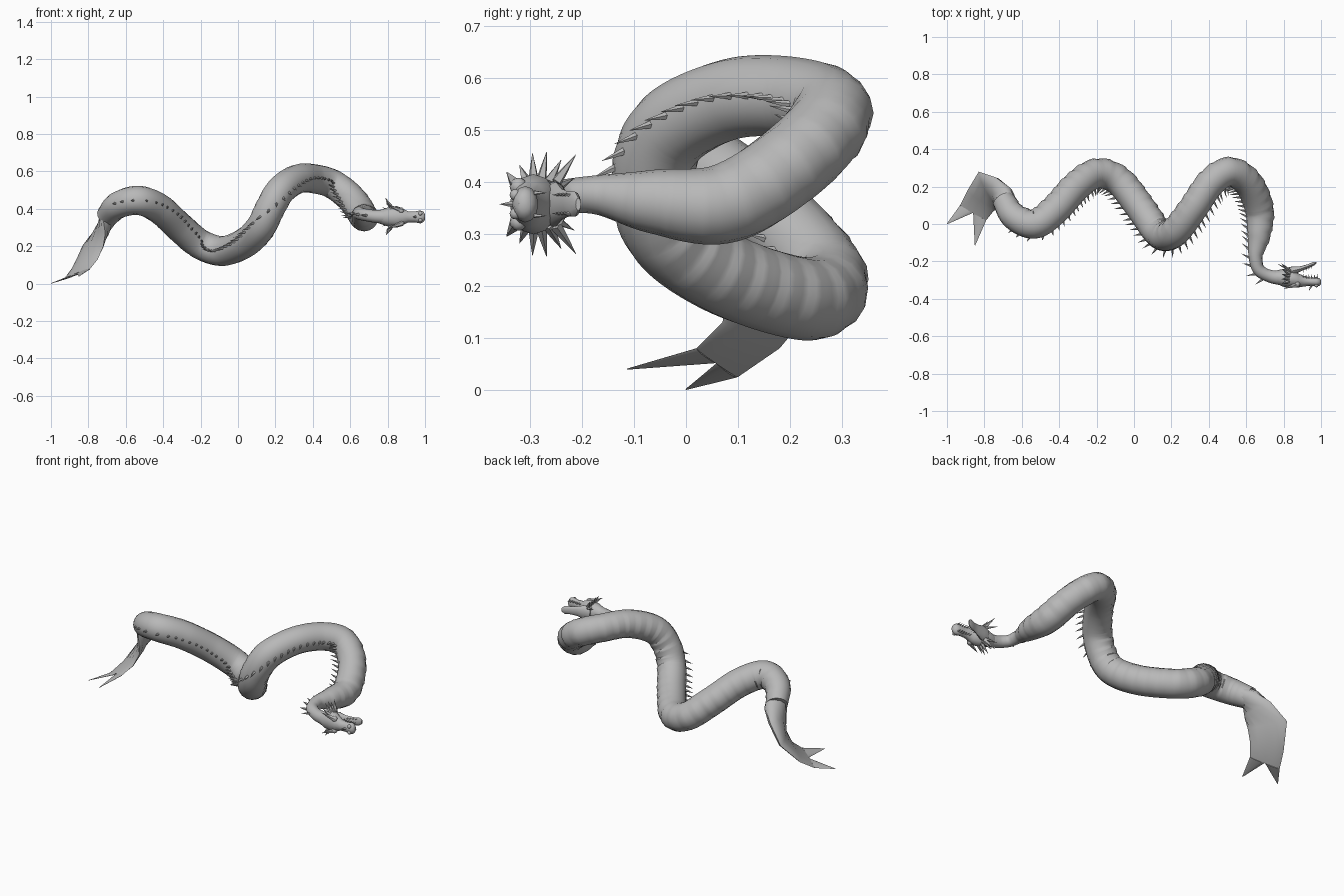
import bpy, bmesh
from math import cos, sin, pi
from mathutils import Vector as V

if "Cube" in bpy.data.objects:
    bpy.data.objects.remove(bpy.data.objects["Cube"])

GREY = (0.48, 0.48, 0.48, 1)
skin = bpy.data.materials.new("grey_skin")
skin.use_nodes = True
skin.diffuse_color = GREY
skin.node_tree.nodes["Principled BSDF"].inputs["Base Color"].default_value = GREY
UP = V((0, 0, 1))


def finish(name, bm, angle=0.7):
    bmesh.ops.recalc_face_normals(bm, faces=bm.faces)
    mesh = bpy.data.meshes.new(name)
    bm.to_mesh(mesh)
    bm.free()
    ob = bpy.data.objects.new(name, mesh)
    bpy.context.collection.objects.link(ob)
    mesh.materials.append(skin)
    bpy.ops.object.select_all(action="DESELECT")
    bpy.context.view_layer.objects.active = ob
    ob.select_set(True)
    bpy.ops.object.shade_smooth_by_angle(angle=angle)
    return ob


def ring(c, u, v, n=12):
    return [c + u * cos(2 * pi * k / n) + v * sin(2 * pi * k / n) for k in range(n)]


def loft(bm, rings):
    rows = [[bm.verts.new(p) for p in r] for r in rings]
    n = len(rows[0])
    for a, b in zip(rows, rows[1:]):
        for k in range(n):
            bm.faces.new((a[k], a[(k + 1) % n], b[(k + 1) % n], b[k]))
    bm.faces.new(rows[0])
    bm.faces.new(rows[-1])


def spike(bm, base, tip, r, sides=5):
    d = (tip - base).normalized()
    u = d.orthogonal().normalized()
    v = d.cross(u)
    loft(bm, [ring(base, u * r, v * r, sides), ring(base.lerp(tip, 0.5), u * r * 0.55, v * r * 0.55, sides),
              ring(tip, u * r * 0.04, v * r * 0.04, sides)])


def spline(points, n=30):
    pts = [V(p) for p in points]
    pts = [2 * pts[0] - pts[1]] + pts + [2 * pts[-1] - pts[-2]]
    out = []
    for a, b, c, d in zip(pts, pts[1:], pts[2:], pts[3:]):
        for i in range(n):
            t = i / n
            out.append(0.5 * (2 * b + (c - a) * t + (2 * a - 5 * b + 4 * c - d) * t * t
                              + (3 * b - a - 3 * c + d) * t ** 3))
    return out + [pts[-2]]


# Centre line from tail to head: x, y, z, radius
path = spline([
    (-.70, .13, .36, .06), (-.64, .04, .42, .072), (-.53, 0, .445, .078),
    (-.42, .08, .40, .08), (-.31, .20, .30, .08), (-.20, .27, .21, .08),
    (-.08, .23, .175, .08), (.04, .08, .22, .08), (.12, -.035, .30, .08),
    (.17, -.065, .40, .08), (.23, -.03, .50, .08), (.32, .09, .56, .078),
    (.41, .22, .56, .078), (.51, .28, .53, .078), (.61, .22, .45, .078),
    (.67, .08, .36, .077), (.668, -.06, .362, .062), (.65, -.17, .375, .038),
    (.668, -.245, .37, .033), (.73, -.28, .36, .034), (.80, -.29, .357, .04)])

# Even steps along the centre line
STEP = 0.0125
samples, left = [path[0]], STEP
for a, b in zip(path, path[1:]):
    left -= (b.xyz - a.xyz).length
    if left <= 0:
        samples.append(b)
        left += STEP
frames = []
for i, p in enumerate(samples):
    t = (samples[min(i + 1, len(samples) - 1)].xyz - samples[max(i - 1, 0)].xyz).normalized()
    back = t.cross(UP).normalized()
    frames.append((p.xyz, t, back, t.cross(back), p.w))

# Body with overlapping belly plates
SIDES = 16
rings = []
for i, (p, t, back, side, r) in enumerate(frames):
    plate = (i % 5) / 4 - 0.5
    row = []
    for k in range(SIDES):
        a = 2 * pi * k / SIDES
        belly = max(0, -cos(a) - 0.3) / 0.7
        row.append(p + (back * cos(a) + side * sin(a)) * r * (1 + 0.07 * plate * belly))
    rings.append(row)
bm = bmesh.new()
loft(bm, rings)
finish("body", bm)

# Row of swept spines along the back
bm = bmesh.new()
last = len(frames)
for i in range(12, last - 6, 3):
    p, t, back, side, r = frames[i]
    size = 0.012 + 0.026 * min(1, i / (last * 0.35))
    spike(bm, p + back * r * 0.93, p + back * (r + size) - t * size * 0.6, 0.008)
finish("back_spines", bm)

# Flattened tail, listed as two edges and a half thickness
edges = [((-.62, .11, .41), (-.70, .03, .39), .05), ((-.67, .20, .36), (-.72, .07, .34), .05),
         ((-.74, .25, .30), (-.71, .07, .27), .036), ((-.83, .28, .20), (-.72, .085, .20), .02),
         ((-.89, .18, .08), (-.75, .07, .13), .011), ((-.93, .10, .025), (-.79, .02, .08), .006)]
edges = [(V(a), V(b), h) for a, b, h in edges]


def blade(bm, sections):
    mids = [(a + b) / 2 for a, b, h in sections]
    rows = []
    for i, (a, b, h) in enumerate(sections):
        t = mids[min(i + 1, len(mids) - 1)] - mids[max(i - 1, 0)]
        rows.append(ring(mids[i], (a - b) / 2, (a - b).cross(t).normalized() * h))
    loft(bm, rows)


bm = bmesh.new()
blade(bm, edges)
end_a, end_b, h = edges[-1]
notch = (end_a + end_b) / 2
for a, b, tip in ((end_a, notch, V((-1, 0, 0.001))), (notch, end_b, V((-.85, -.113, .04)))):
    blade(bm, [(a, b, h), (tip + (a - b) * 0.02, tip - (a - b) * 0.02, 0.001)])
finish("tail_fin", bm)

# Head and open jaw: x, y, half depth in y, half width in z
HEAD_Z = 0.357


def skull(name, sections):
    bm = bmesh.new()
    loft(bm, [ring(V((x, y, HEAD_Z)), V((0, d, 0)), V((0, 0, w))) for x, y, d, w in sections])
    finish(name, bm)


skull("head", [(.75, -.283, .032, .034), (.80, -.288, .048, .050), (.85, -.293, .046, .058),
               (.88, -.302, .037, .045), (.91, -.306, .028, .030), (.945, -.308, .022, .029),
               (.975, -.309, .025, .035), (.992, -.310, .02, .027), (1.0, -.311, .01, .014)])
skull("lower_jaw", [(.81, -.265, .03, .042), (.85, -.25, .024, .043), (.89, -.24, .014, .03),
                    (.93, -.226, .011, .024), (.96, -.213, .011, .024), (.975, -.207, .005, .012)])

# Paired head details
horns, teeth, bumps = bmesh.new(), bmesh.new(), bmesh.new()
frill = [(-.32, .075), (-.295, .098), (-.268, .10), (-.24, .085), (-.212, .095)]
for s in (-1, 1):
    def at(x, y, z):
        return V((x, y, HEAD_Z + s * z))
    for y, z in frill:
        spike(horns, at(.83, -.28 + (y + .27) * 0.5, .04), at(.79, y, z), 0.012)
    spike(horns, at(.875, -.325, .035), at(.80, -.345, .062), 0.014)
    spike(horns, at(.84, -.25, .03), at(.77, -.215, .05), 0.01)
    for k in range(6):
        x = .905 + k * .015
        spike(teeth, at(x, -.292, .022), at(x, -.268, .022), 0.005)
        if k < 4:
            spike(teeth, at(x, -.239 + k * .006, .018), at(x, -.258 + k * .006, .018), 0.004)
    for p, r in ((at(.872, -.322, .034), .017), (at(.975, -.328, .018), .011)):
        made = bmesh.ops.create_uvsphere(bumps, u_segments=10, v_segments=6, radius=r)
        bmesh.ops.translate(bumps, verts=made["verts"], vec=p)
spike(horns, V((.95, -.325, HEAD_Z)), V((.935, -.358, HEAD_Z)), 0.008)
finish("horns_and_frill", horns)
finish("teeth", teeth)
finish("brows_and_nostrils", bumps)
